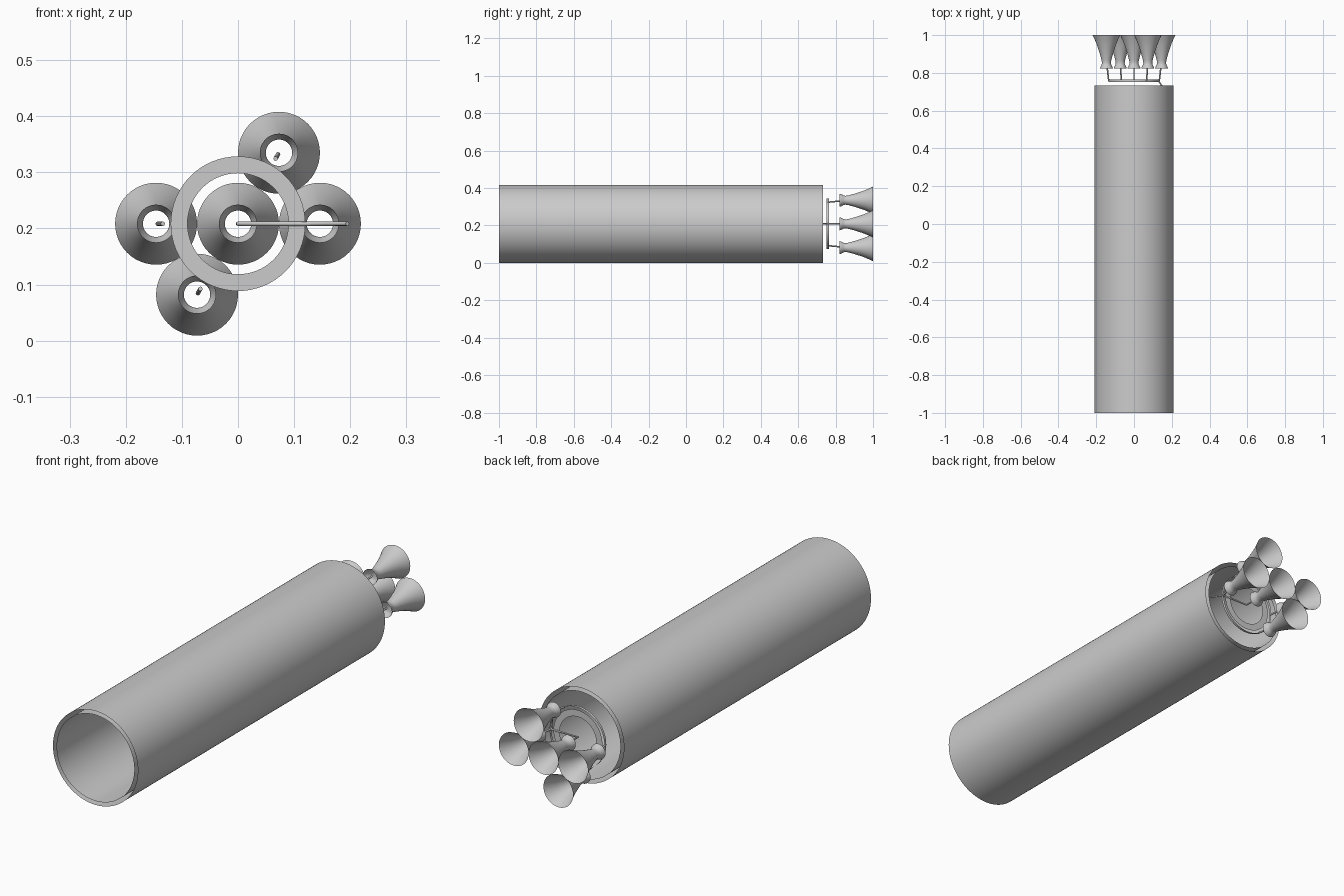
import bpy, math
from mathutils import Vector

if "Cube" in bpy.data.objects:
    bpy.data.objects.remove(bpy.data.objects["Cube"])

CZ = 0.2085  # height of the long axis


def lathe(name, profile, x=0.0, z=CZ, sides=64):
    """Revolve (radius, y) points around an axis parallel to y."""
    verts, faces = [], []
    for r, y in profile:
        for i in range(sides):
            a = 2 * math.pi * i / sides
            verts.append((x + r * math.cos(a), y, z + r * math.sin(a)))
    for k in range(len(profile) - 1):
        for i in range(sides):
            j = (i + 1) % sides
            faces.append((k * sides + i, k * sides + j,
                          (k + 1) * sides + j, (k + 1) * sides + i))
    me = bpy.data.meshes.new(name)
    me.from_pydata(verts, [], faces)
    me.shade_smooth()
    ob = bpy.data.objects.new(name, me)
    bpy.context.collection.objects.link(ob)
    return ob


def pipe(name, points, radius=0.004):
    """Straight-segment round pipe through the points."""
    cu = bpy.data.curves.new(name, 'CURVE')
    cu.dimensions = '3D'
    cu.bevel_depth = radius
    cu.bevel_resolution = 2
    cu.use_fill_caps = True
    sp = cu.splines.new('POLY')
    sp.points.add(len(points) - 1)
    for p, co in zip(sp.points, points):
        p.co = (*co, 1)
    ob = bpy.data.objects.new(name, cu)
    bpy.context.collection.objects.link(ob)


# Body: two open concentric shells
lathe("body_outer_shell", [(0.2085, -1.0), (0.2085, 0.733)], sides=96)
lathe("body_inner_shell", [(0.191, 0.733), (0.191, -1.0)], sides=96)

# Feed manifold behind the body: thin hoop and flat ring
lathe("manifold_hoop", [(0.135, 0.752), (0.135, 0.764)])
lathe("manifold_plate", [(0.12, 0.758), (0.09, 0.758)])

# Engine bells: chamber lip, throat, flared skirt
BELL = [(0.034, 0.822), (0.033, 0.829), (0.026, 0.842), (0.0235, 0.852),
        (0.026, 0.868), (0.036, 0.905), (0.049, 0.945), (0.062, 0.977),
        (0.073, 1.0)]
lathe("engine_bell_centre", BELL, sides=48)
for n, deg in enumerate((0, 60, 180, 240), 1):
    c, s = math.cos(math.radians(deg)), math.sin(math.radians(deg))
    lathe(f"engine_bell_{n}", BELL, 0.146 * c, CZ + 0.146 * s, 48)
    # Feed pipe from the hoop to the bell
    pipe(f"feed_pipe_{n}", [(0.134 * c, 0.758, CZ + 0.134 * s),
                            (0.143 * c, 0.838, CZ + 0.143 * s)])

# Centre feed pipe and the supply line running to the body wall
pipe("feed_pipe_centre", [(0, 0.838, CZ), (0, 0.758, CZ), (0.135, 0.758, CZ)])
pipe("supply_line", [(0.085, 0.758, CZ), (0.13, 0.758, CZ), (0.195, 0.66, CZ)])
